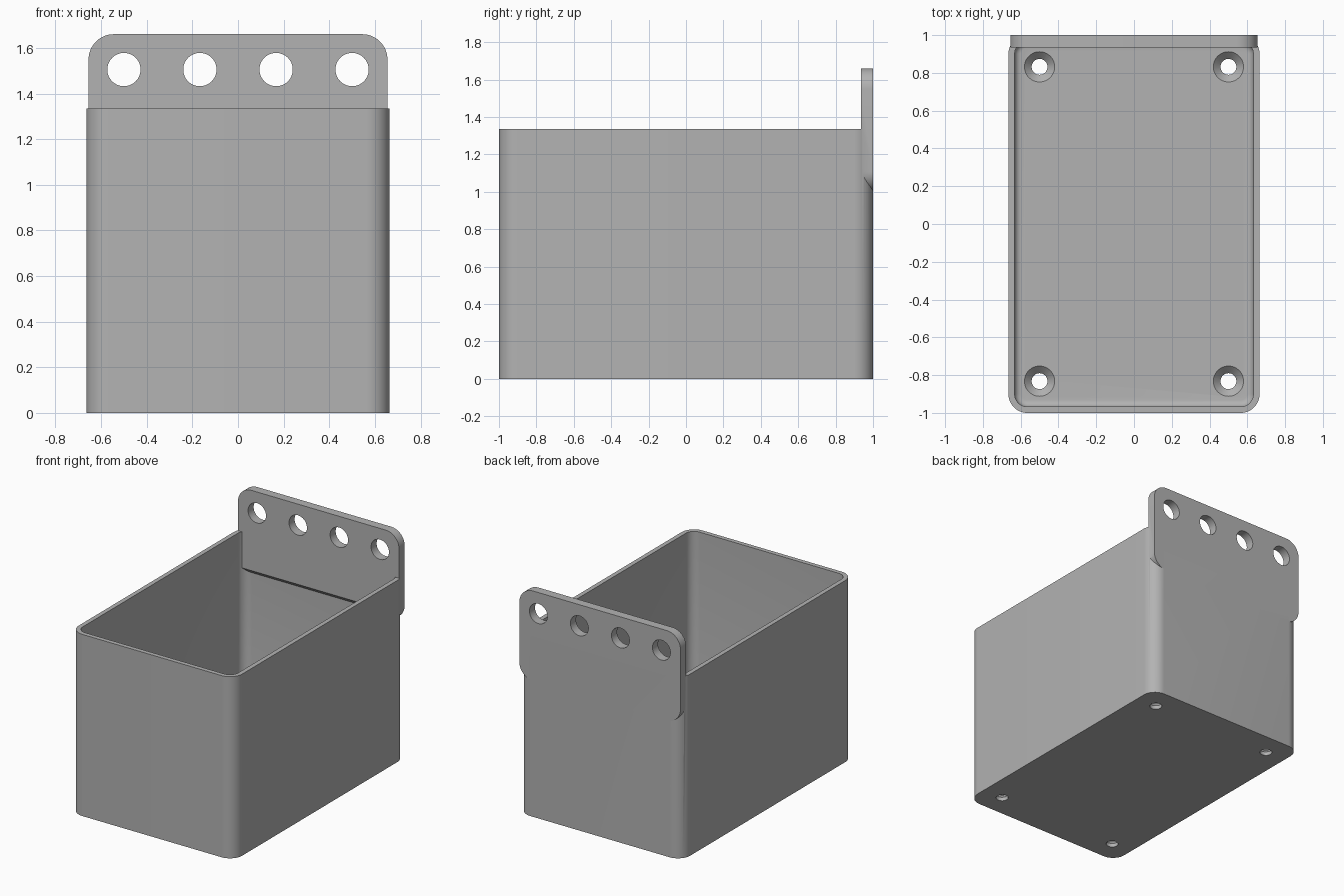
import bpy, bmesh, math
from mathutils import Matrix

cube = bpy.data.objects.get("Cube")
if cube:
    bpy.data.objects.remove(cube, do_unlink=True)

# Single plastic colour
plastic = bpy.data.materials.new("grey_plastic")
plastic.use_nodes = True
GREY = (0.45, 0.45, 0.45, 1)
plastic.diffuse_color = GREY
plastic.node_tree.nodes["Principled BSDF"].inputs["Base Color"].default_value = GREY


def to_object(name, bm):
    bmesh.ops.recalc_face_normals(bm, faces=bm.faces)
    mesh = bpy.data.meshes.new(name)
    bm.to_mesh(mesh)
    bm.free()
    mesh.materials.append(plastic)
    obj = bpy.data.objects.new(name, mesh)
    bpy.context.collection.objects.link(obj)
    return obj


def rounded_prism(name, half_w, half_h, radius, depth, fillet=0, steps=12):
    """Rounded rectangle in XY, extruded up by depth, optional bottom fillet."""
    bm = bmesh.new()
    verts = []
    for q, (sx, sy) in enumerate([(1, 1), (-1, 1), (-1, -1), (1, -1)]):
        for i in range(steps + 1):
            a = math.pi / 2 * (q + i / steps)
            verts.append(bm.verts.new((sx * (half_w - radius) + radius * math.cos(a),
                                       sy * (half_h - radius) + radius * math.sin(a), 0)))
    base = bm.faces.new(verts)
    ext = bmesh.ops.extrude_face_region(bm, geom=[base], use_keep_orig=True)
    bmesh.ops.translate(bm, vec=(0, 0, depth),
                        verts=[g for g in ext["geom"] if isinstance(g, bmesh.types.BMVert)])
    bmesh.ops.recalc_face_normals(bm, faces=bm.faces)
    if fillet:
        rim = [e for e in bm.edges if all(abs(v.co.z) < 1e-6 for v in e.verts)]
        bmesh.ops.bevel(bm, geom=rim, offset=fillet, segments=5,
                        profile=0.5, affect='EDGES')
    return to_object(name, bm)


def cone(name, r1, r2, depth, matrix):
    bm = bmesh.new()
    bmesh.ops.create_cone(bm, cap_ends=True, segments=48, radius1=r1, radius2=r2,
                          depth=depth, matrix=matrix)
    return to_object(name, bm)


def combine(target, tool, operation):
    mod = target.modifiers.new(operation, 'BOOLEAN')
    mod.operation, mod.solver, mod.object = operation, 'EXACT', tool
    tool.hide_render = True
    bpy.context.view_layer.objects.active = target
    bpy.ops.object.modifier_apply(modifier=mod.name)
    bpy.data.objects.remove(tool, do_unlink=True)


HEIGHT, WALL, FLOOR = 1.335, 0.033, 0.066

# Open box
box = rounded_prism("storage_box", 0.665, 1.0, 0.1, HEIGHT)
cavity = rounded_prism("cavity", 0.665 - WALL, 1 - WALL, 0.1 - WALL, HEIGHT, fillet=0.035)
cavity.data.transform(Matrix.Translation((0, 0, FLOOR)))
combine(box, cavity, 'DIFFERENCE')

# Hanging plate, standing upright at the back with a sloped lower inner edge
PLATE_T, PLATE_LOW, PLATE_TOP = 0.065, 1.0, 1.66
plate = rounded_prism("hanging_plate", 0.655, (PLATE_TOP - PLATE_LOW) / 2, 0.11, PLATE_T)
plate.data.transform(Matrix.Translation((0, 1, (PLATE_TOP + PLATE_LOW) / 2))
                     @ Matrix.Rotation(math.pi / 2, 4, 'X'))
bm = bmesh.new()
bm.from_mesh(plate.data)
cut = bmesh.ops.bisect_plane(bm, geom=bm.verts[:] + bm.edges[:] + bm.faces[:],
                             plane_co=(0, 1, PLATE_LOW + 0.005), plane_no=(0, -1, -1),
                             clear_outer=True)
bmesh.ops.holes_fill(bm, edges=[g for g in cut["geom_cut"] if isinstance(g, bmesh.types.BMEdge)])
bmesh.ops.recalc_face_normals(bm, faces=bm.faces)
bm.to_mesh(plate.data)
bm.free()
combine(box, plate, 'UNION')

# Row of holes through the plate
for x in (-0.5, -0.167, 0.167, 0.5):
    drill = cone("plate_hole", 0.073, 0.073, 0.3,
                 Matrix.Translation((x, 1, 1.505)) @ Matrix.Rotation(math.pi / 2, 4, 'X'))
    combine(box, drill, 'DIFFERENCE')

# Countersunk screw holes in the floor
for x in (-0.5, 0.5):
    for y in (-0.832, 0.832):
        drill = cone("screw_hole", 0.042, 0.042, 0.3, Matrix.Translation((x, y, 0)))
        combine(box, drill, 'DIFFERENCE')
        sink = cone("countersink", 0.04, 0.084, 0.044,
                    Matrix.Translation((x, y, FLOOR - 0.018)))
        combine(box, sink, 'DIFFERENCE')

# Smooth rounded corners, keep sharp edges
bpy.ops.object.select_all(action='DESELECT')
box.select_set(True)
bpy.context.view_layer.objects.active = box
bpy.ops.object.shade_smooth_by_angle(angle=math.radians(30))
